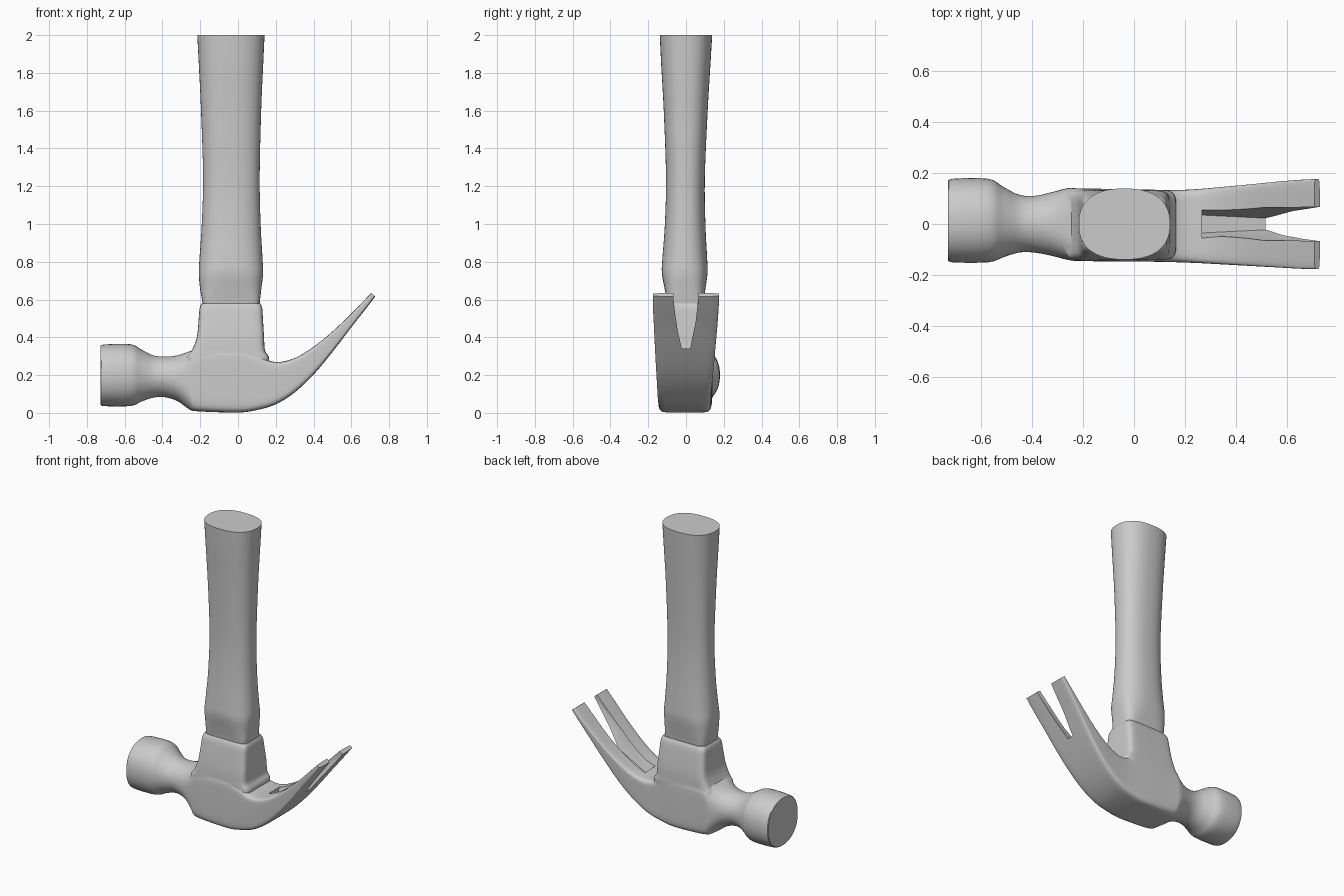
import bpy
import bmesh
import math
from mathutils import Vector

cube = bpy.data.objects.get("Cube")
if cube:
    bpy.data.objects.remove(cube, do_unlink=True)

SIDES = 48


def smooth_rows(rows, steps=4):
    """Catmull-Rom interpolation of the rows of a loft table."""
    rows = [Vector(r) for r in rows]
    padded = [rows[0]] + rows + [rows[-1]]
    out = []
    for a, b, c, d in zip(padded, padded[1:], padded[2:], padded[3:]):
        for k in range(steps):
            t = k / steps
            out.append(0.5 * (2 * b + (c - a) * t + (2 * a - 5 * b + 4 * c - d) * t * t
                              + (3 * b - a - 3 * c + d) * t ** 3))
    return out + [rows[-1]]


def oval(power):
    """Unit superellipse: power 2 is round, larger is squarer."""
    for i in range(SIDES):
        a = 2 * math.pi * (i + 0.5) / SIDES
        c, s = math.cos(a), math.sin(a)
        yield (math.copysign(abs(c) ** (2 / power), c),
               math.copysign(abs(s) ** (2 / power), s))


def between(lo, hi, t):
    return lo + (hi - lo) * (t + 1) / 2


def loft(name, rings):
    """Skin a list of rings and cap both ends."""
    bm = bmesh.new()
    loops = [[bm.verts.new(p) for p in ring] for ring in rings]
    for a, b in zip(loops, loops[1:]):
        for i in range(len(a)):
            j = (i + 1) % len(a)
            bm.faces.new((a[i], a[j], b[j], b[i]))
    bm.faces.new(loops[0])
    bm.faces.new(loops[-1])
    bmesh.ops.recalc_face_normals(bm, faces=bm.faces)
    mesh = bpy.data.meshes.new(name)
    bm.to_mesh(mesh)
    bm.free()
    obj = bpy.data.objects.new(name, mesh)
    bpy.context.collection.objects.link(obj)
    return obj


def upright_loft(name, table):
    """Rows: z, x low, x high, y low, y high, power."""
    return loft(name, [[(between(x0, x1, u), between(y0, y1, v), z) for u, v in oval(p)]
                       for z, x0, x1, y0, y1, p in smooth_rows(table)])


def activate(obj):
    bpy.ops.object.select_all(action="DESELECT")
    obj.select_set(True)
    bpy.context.view_layer.objects.active = obj


def combine(target, other, operation):
    activate(target)
    mod = target.modifiers.new("combine", "BOOLEAN")
    mod.operation = operation
    mod.solver = "EXACT"
    mod.object = other
    bpy.ops.object.modifier_apply(modifier=mod.name)
    bpy.data.objects.remove(other, do_unlink=True)


def shade(obj, degrees):
    activate(obj)
    bpy.ops.object.shade_smooth_by_angle(angle=math.radians(degrees))


# Striking face, neck, cheeks and claw: lower x, z, upper x, z, y low, y high, power
head_table = [
    (-.727, .05, -.727, .35, -.135, .16, 2.2),
    (-.712, .036, -.71, .362, -.15, .177, 2.2),
    (-.57, .036, -.57, .364, -.15, .177, 2.2),
    (-.51, .06, -.51, .335, -.13, .145, 2.1),
    (-.45, .08, -.45, .305, -.112, .115, 2),
    (-.39, .083, -.39, .298, -.112, .11, 2),
    (-.32, .062, -.32, .305, -.125, .125, 2.3),
    (-.26, .02, -.26, .325, -.14, .14, 3.5),
    (-.21, .008, -.2, .34, -.145, .139, 7),
    (0, .002, 0, .34, -.147, .136, 9),
    (.1, .015, .1, .31, -.148, .133, 9),
    (.2, .045, .17, .275, -.15, .133, 9),
    (.3, .108, .24, .272, -.153, .137, 9),
    (.4, .202, .33, .305, -.158, .145, 9),
    (.5, .322, .44, .38, -.164, .155, 9),
    (.6, .453, .55, .477, -.17, .166, 8),
    (.68, .555, .64, .567, -.175, .173, 7),
    (.727, .617, .705, .634, -.176, .176, 6),
]
head = loft("hammer_head", [
    [(between(x0, x1, v), between(y0, y1, u), between(z0, z1, v)) for u, v in oval(p)]
    for x0, z0, x1, z1, y0, y1, p in smooth_rows(head_table)])

# Socket rising from the cheeks to hold the handle
socket = upright_loft("socket", [
    (.15, -.22, .13, -.137, .128, 9),
    (.28, -.27, .165, -.142, .134, 9),
    (.33, -.245, .143, -.141, .133, 9),
    (.4, -.218, .138, -.136, .13, 9),
    (.5, -.208, .132, -.122, .117, 8),
    (.555, -.203, .128, -.112, .107, 8),
    (.58, -.192, .118, -.1, .095, 7),
])
combine(head, socket, "UNION")

# Nail slot: x, floor z, floor half width, upper half width
slot_rows = [(.265, .195, .035, .06), (.53, .35, .022, .065),
             (.62, .42, .03, .065), (.8, .58, .04, .068)]
slot = loft("slot_cutter", [
    [(x, -w, z), (x, w, z), (x, t, z + .1), (x, t, z + .3), (x, -t, z + .3), (x, -t, z + .1)]
    for x, z, w, t in slot_rows])
slot.hide_render = True
combine(head, slot, "DIFFERENCE")
shade(head, 35)

# Waisted handle with a squared shoulder above the socket
handle = upright_loft("handle", [
    (.5, -.185, .112, -.095, .09, 5),
    (.58, -.188, .115, -.1, .092, 5),
    (.65, -.2, .123, -.112, .102, 3.6),
    (.74, -.208, .133, -.128, .114, 2.8),
    (.82, -.204, .13, -.125, .112, 2.5),
    (1, -.192, .12, -.112, .103, 2.4),
    (1.25, -.185, .115, -.106, .1, 2.4),
    (1.6, -.196, .123, -.118, .115, 2.4),
    (1.85, -.208, .134, -.132, .13, 2.4),
    (2, -.216, .141, -.139, .139, 2.4),
])
shade(handle, 35)
